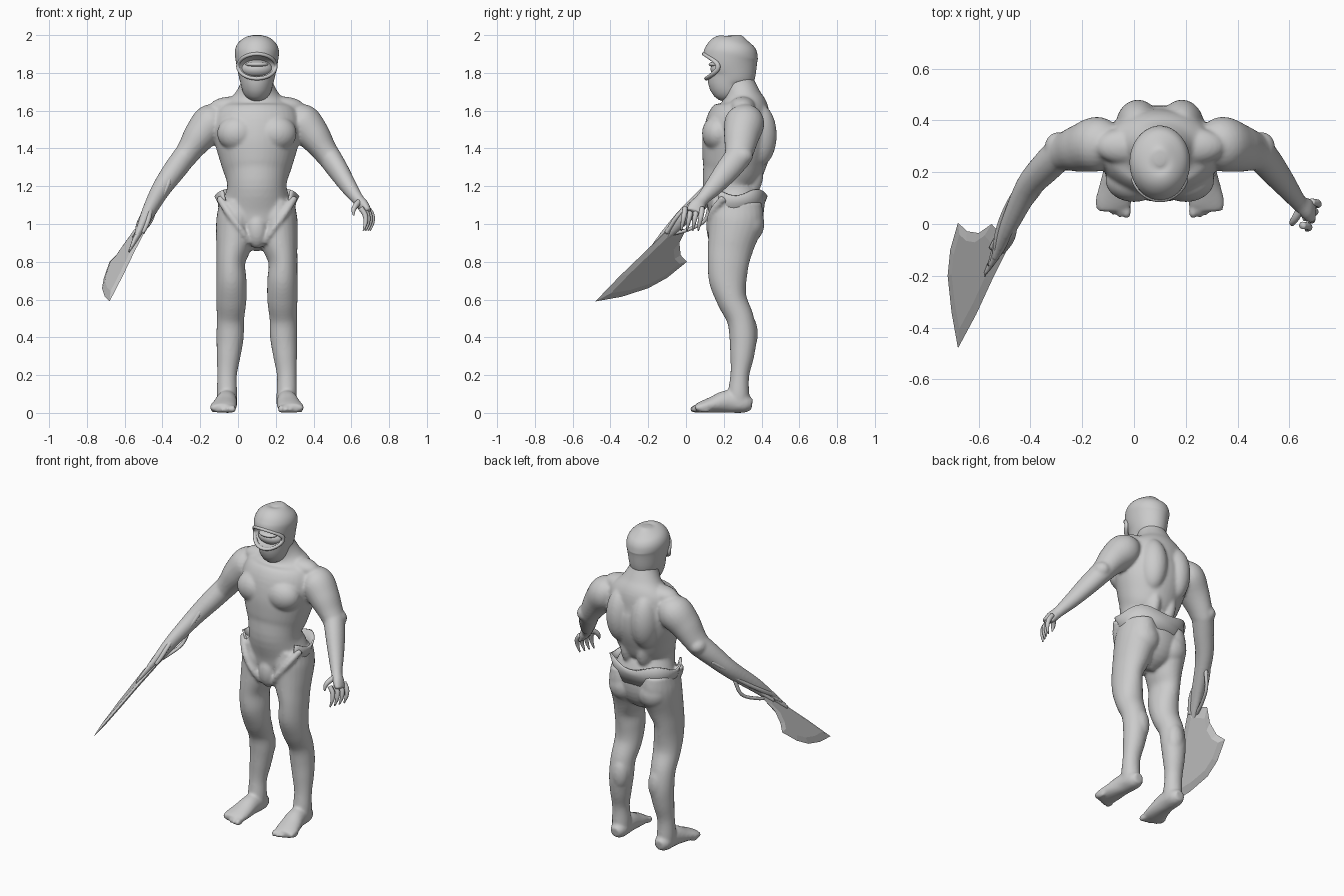
import bpy, bmesh, math
from mathutils import Matrix, Vector

if "Cube" in bpy.data.objects:
    bpy.data.objects.remove(bpy.data.objects["Cube"])

MID = 0.1  # x of the body's centre line
SIDES = (-1, 1)

clay = bpy.data.materials.new("clay_grey")
clay.use_nodes = True
clay.diffuse_color = (0.6, 0.6, 0.6, 1)
clay.node_tree.nodes["Principled BSDF"].inputs["Base Color"].default_value = clay.diffuse_color


def finish(bm, name, smooth=True):
    bmesh.ops.recalc_face_normals(bm, faces=bm.faces)
    mesh = bpy.data.meshes.new(name)
    bm.to_mesh(mesh)
    bm.free()
    mesh.materials.append(clay)
    for face in mesh.polygons:
        face.use_smooth = smooth
    obj = bpy.data.objects.new(name, mesh)
    bpy.context.collection.objects.link(obj)
    return obj


def spline(rows, steps):
    """Catmull-Rom interpolation of rows of numbers."""
    rows = [Vector(r) for r in rows]
    out = []
    for i in range(len(rows) - 1):
        p, q = rows[i], rows[i + 1]
        m = (q - rows[i - 1]) / 2 if i else q - p
        n = (rows[i + 2] - p) / 2 if i + 2 < len(rows) else q - p
        for k in range(steps):
            t = k / steps
            u = 1 - t
            out.append(p * (u * u * (1 + 2 * t)) + q * (t * t * (3 - 2 * t))
                       + m * (t * u * u) - n * (t * t * u))
    return out + [rows[-1]]


def limb(bm, rows, sides=24, steps=5, closed=False):
    """Loft ellipses (x, y, z, width, depth) along a path."""
    path = spline(rows, steps)
    if closed:
        path.pop()
    count = len(path)
    rings = []
    for i, p in enumerate(path):
        ahead = path[(i + 1) % count if closed else min(i + 1, count - 1)]
        behind = path[i - 1 if closed else max(i - 1, 0)]
        along = (Vector(ahead[:3]) - Vector(behind[:3])).normalized()
        ref = Vector((0, 1, 0)) if closed else Vector((1, 0, 0))
        wide = (ref - along * ref.dot(along)).normalized()
        deep = along.cross(wide)
        ring = []
        for k in range(sides):
            a = math.tau * k / sides
            ring.append(bm.verts.new(Vector(p[:3]) + wide * (p[3] * math.cos(a))
                                     + deep * (p[4] * math.sin(a))))
        rings.append(ring)
    pairs = list(zip(rings, rings[1:]))
    if closed:
        pairs.append((rings[-1], rings[0]))
    else:
        bm.faces.new(rings[0])
        bm.faces.new(rings[-1])
    for lo, hi in pairs:
        for k in range(sides):
            j = (k + 1) % sides
            bm.faces.new((lo[k], lo[j], hi[j], hi[k]))


def blob(bm, centre, radii):
    bmesh.ops.create_icosphere(bm, subdivisions=4, radius=1,
                               matrix=Matrix.LocRotScale(Vector(centre), None, Vector(radii)))


def mirrored(rows, s):
    """Rows whose first number is the distance from the centre line."""
    return [(MID + s * r[0], *r[1:]) for r in rows]


# Body: overlapping muscle volumes fused into one skin
body = bmesh.new()
limb(body, [(MID, *r) for r in [
    (.22, .88, .05, .06), (.26, .97, .16, .13), (.265, 1.08, .19, .145), (.23, 1.2, .157, .14),
    (.25, 1.3, .185, .165), (.27, 1.42, .22, .185), (.28, 1.53, .235, .175),
    (.3, 1.62, .2, .14), (.295, 1.68, .125, .1), (.275, 1.75, .085, .085), (.26, 1.82, .08, .08)]], 40)
blob(body, (MID, .17, .97), (.06, .06, .1))
leg = [(.11, .27, 1.12, .09, .13), (.108, .265, 1.02, .107, .145), (.12, .24, .9, .097, .125),
       (.138, .225, .8, .077, .11), (.135, .222, .7, .08, .1), (.135, .243, .6, .08, .08),
       (.14, .287, .5, .073, .072), (.142, .302, .4, .072, .072), (.15, .297, .3, .063, .063),
       (.158, .285, .2, .052, .05), (.158, .278, .1, .054, .057), (.155, .28, .03, .05, .06)]
foot = [(.155, .35, .045, .03, .03), (.155, .31, .05, .05, .05), (.16, .22, .06, .055, .06),
        (.17, .14, .043, .065, .043), (.18, .08, .03, .07, .03), (.18, .05, .025, .06, .02)]
upper_arm = [(.17, .31, 1.58, .06, .07), (.235, .31, 1.54, .1, .105), (.3, .295, 1.47, .088, .095),
             (.35, .285, 1.4, .07, .08), (.385, .275, 1.35, .062, .07)]
thigh_edge = [(.2, .2, 1.14, .02, .02), (.15, .14, 1.06, .02, .02),
              (.085, .125, .97, .018, .018), (.04, .15, .9, .015, .015)]
for s in SIDES:
    for part in (leg, foot, upper_arm, thigh_edge):
        limb(body, mirrored(part, s))
    for centre, radii in [
            ((.1, .17, 1.48), (.11, .085, .095)),   # chest
            ((.085, .38, 1.47), (.085, .1, .17)),   # shoulder blade
            ((.055, .33, 1.27), (.05, .08, .13)),   # lower back
            ((.1, .325, 1.0), (.095, .09, .1)),     # buttock
            ((.13, .33, .42), (.055, .05, .1)),     # calf
            ((.13, .3, 1.62), (.12, .07, .055)),    # neck slope
            ((.395, .295, 1.36), (.05, .06, .05))]:  # elbow
        blob(body, (MID + s * centre[0], *centre[1:]), radii)
    for k in range(5):
        size = .021 - .002 * k
        blob(body, (MID + s * (.128 + .026 * k), .05 + .003 * k * k, size), (size * .8, .03, size))
limb(body, [(.48, .28, 1.36, .062, .07), (.53, .22, 1.285, .055, .065), (.585, .15, 1.2, .044, .05),
            (.635, .085, 1.13, .032, .035), (.665, .06, 1.095, .03, .045), (.69, .045, 1.06, .02, .05)])
blade_arm = [(-.28, .28, 1.36, .062, .07), (-.34, .22, 1.28, .06, .062), (-.41, .14, 1.18, .05, .052),
             (-.48, 0, 1.05, .035, .043), (-.53, -.11, .94, .018, .03), (-.58, -.2, .85, .006, .012)]
limb(body, blade_arm)
skin = finish(body, "body")
fuse = skin.modifiers.new("fuse", "REMESH")
fuse.mode = "VOXEL"
fuse.voxel_size = 0.009
fuse.use_smooth_shade = True
soften = skin.modifiers.new("soften", "SMOOTH")
soften.factor = 0.5
soften.iterations = 5

# Hooded head with a wide opening
head_bm = bmesh.new()
limb(head_bm, [(MID, *r) for r in [
    (.27, 1.7, .07, .07), (.235, 1.74, .085, .112), (.24, 1.8, .1, .13), (.235, 1.87, .113, .145),
    (.24, 1.92, .116, .138), (.245, 1.96, .097, .113), (.25, 1.99, .055, .065), (.25, 2, .015, .02)]], 48)
head = finish(head_bm, "head")
cutter_bm = bmesh.new()
blob(cutter_bm, (MID, .09, 1.835), (.115, .12, .06))
cutter = finish(cutter_bm, "opening_cutter")
cutter.hide_render = True
cut = head.modifiers.new("opening", "BOOLEAN")
cut.operation = "DIFFERENCE"
cut.object = cutter
bpy.context.view_layer.objects.active = head
bpy.ops.object.modifier_apply(modifier=cut.name)
bpy.data.objects.remove(cutter)
bpy.ops.object.select_all(action="DESELECT")
head.select_set(True)
bpy.ops.object.shade_smooth_by_angle(angle=math.radians(40))

# Rim around the opening, and the face inside it
rim = []
for k in range(33):
    a = math.tau * k / 32
    across = .1 * math.cos(a)
    front = .24 - .143 * math.sqrt(1 - (across / .115) ** 2)
    rim.append((MID + across, front + .012 * max(0, -math.sin(a)),
                1.835 + .065 * math.sin(a), .013, .01))
rim_bm = bmesh.new()
limb(rim_bm, rim, 10, 2, closed=True)
finish(rim_bm, "opening_rim")
face_bm = bmesh.new()
blob(face_bm, (MID, .2, 1.82), (.085, .07, .05))
blob(face_bm, (MID, .165, 1.845), (.06, .045, .016))
finish(face_bm, "inner_face")

# Fingers and thumb of the left hand
hand = bmesh.new()
for k in range(4):
    x, y = .7 - .012 * k, .085 - .03 * k
    limb(hand, [(x - .015, y, 1.085, .014, .014), (x + .008, y - .004, 1.05, .014, .014),
                (x + .012, y - .012, 1.01, .011, .011), (x, y - .02, .965, .004, .004)], 12)
limb(hand, [(.645, .06, 1.12, .018, .018), (.625, .025, 1.1, .015, .015),
            (.612, .005, 1.075, .012, .012), (.612, -.005, 1.045, .004, .004)], 12)
finish(hand, "left_fingers")

# Strands winding round the blade arm, and the loop below it
strands = bmesh.new()
for start in range(3):
    rows = []
    for i, p in enumerate(spline(blade_arm[1:5], 5)):
        a = start * math.tau / 3 + i * .3
        r = p[4] * .95
        rows.append((p[0] + r * math.cos(a) * .8, p[1] + r * math.sin(a) * .8,
                     p[2] + r * math.cos(a) * .5, .014, .012))
    limb(strands, rows, 10, 3)
limb(strands, [(-.43, .13, 1.12, .012, .012), (-.46, .1, 1.02, .01, .01), (-.5, .01, .97, .01, .01),
               (-.54, -.1, .94, .01, .01), (-.56, -.16, .9, .006, .006)], 10)
finish(strands, "arm_strands")

# Blade: thin edge all round, thicker in the middle
outline = [Vector(p) for p in [
    (-.68, -.48, .59), (-.705, -.34, .615), (-.72, -.2, .66), (-.71, -.1, .715), (-.68, .005, .8),
    (-.645, -.028, .835), (-.6, -.035, .9), (-.55, 0, .97), (-.48, -.08, .985),
    (-.55, -.22, .85), (-.61, -.35, .725)]]
centre = sum(outline, Vector()) / len(outline)
normal = (outline[4] - outline[0]).cross(outline[8] - outline[0]).normalized()
blade = bmesh.new()
edge = [blade.verts.new(p) for p in outline]
for s in SIDES:
    inner = [blade.verts.new(p.lerp(centre, .25) + normal * (s * .01)) for p in outline]
    blade.faces.new(inner)
    for k in range(len(edge)):
        blade.faces.new((edge[k - 1], edge[k], inner[k], inner[k - 1]))
finish(blade, "blade", smooth=False)

# Flared, uneven waistband, open at the front
band = bmesh.new()
columns = []
for k in range(41):
    a = math.radians(-125 + 250 * k / 40)
    peak = 1.165 + .018 * math.cos(4 * a + math.pi)
    columns.append([band.verts.new((MID + rx * math.sin(a), .262 + ry * math.cos(a), z))
                    for rx, ry, z in ((.2, .148, 1.05), (.207, .155, 1.11), (.225, .17, peak))])
for left, right in zip(columns, columns[1:]):
    for j in range(2):
        band.faces.new((left[j], right[j], right[j + 1], left[j + 1]))
waistband = finish(band, "waistband")
waistband.modifiers.new("thickness", "SOLIDIFY").thickness = 0.012
